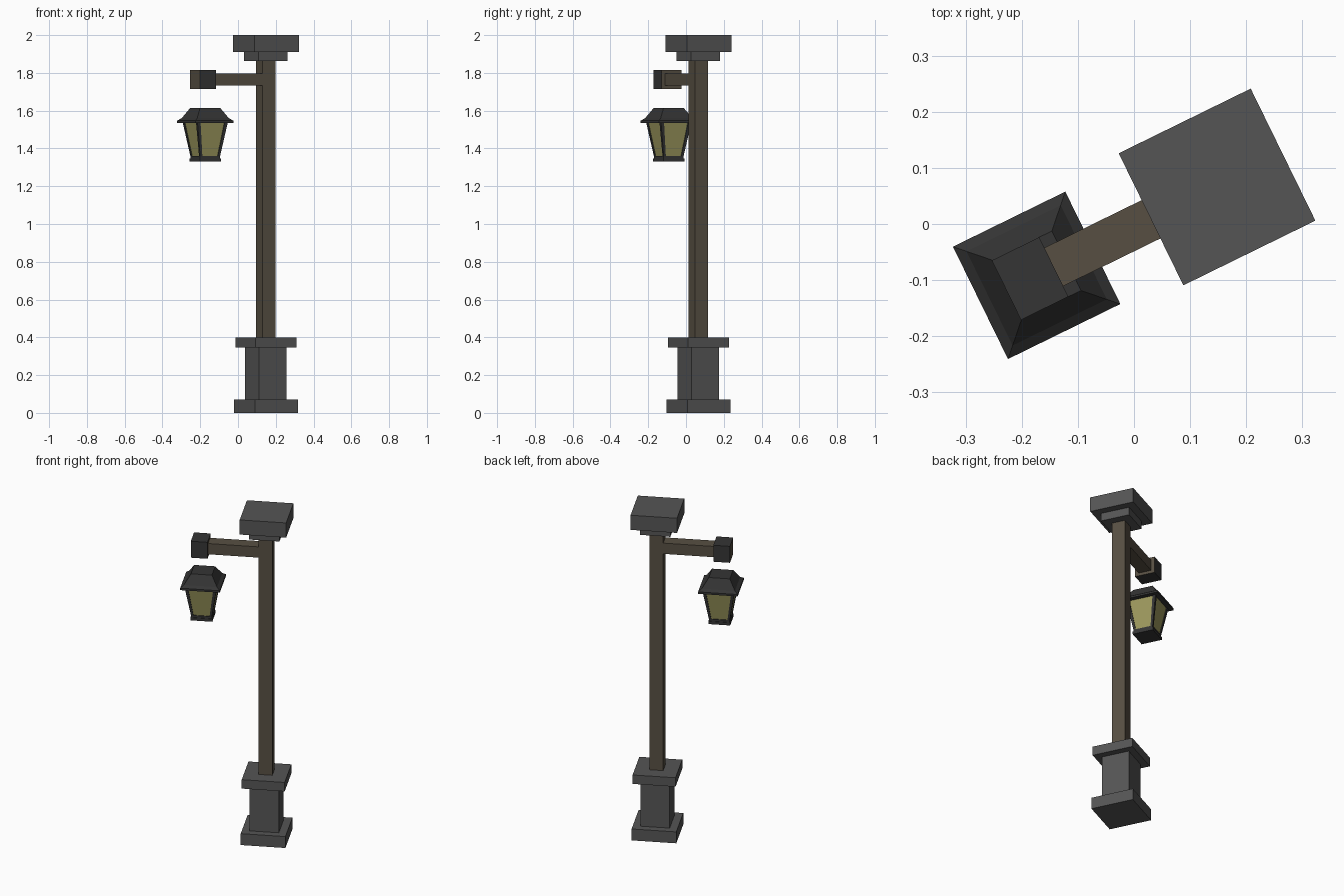
import bpy, bmesh, math
from mathutils import Matrix

if "Cube" in bpy.data.objects:
    bpy.data.objects.remove(bpy.data.objects["Cube"])

# Lamp frame: origin at the post, arm runs along local -x, whole lamp turned in plan
FRAME = Matrix.Translation((0.148, 0.066, 0)) @ Matrix.Rotation(math.radians(26.1), 4, 'Z')
LANTERN_X = -0.358


def material(name, r, g, b):
    m = bpy.data.materials.new(name)
    m.diffuse_color = (r, g, b, 1)
    m.use_nodes = True
    m.node_tree.nodes["Principled BSDF"].inputs["Base Color"].default_value = m.diffuse_color
    return m


stone = material("stone", 0.09, 0.09, 0.09)
metal = material("dark_metal", 0.035, 0.035, 0.035)
wood = material("wood", 0.095, 0.078, 0.055)
glass = material("glass", 0.33, 0.31, 0.11)


def finish(name, bm, *mats):
    bmesh.ops.recalc_face_normals(bm, faces=bm.faces)
    me = bpy.data.meshes.new(name)
    bm.to_mesh(me)
    bm.free()
    for m in mats:
        me.materials.append(m)
    ob = bpy.data.objects.new(name, me)
    ob.matrix_world = FRAME
    bpy.context.collection.objects.link(ob)
    return ob


def loft(bm, rings):
    """Join four-sided rings (x0, x1, y0, y1, z) into a closed solid."""
    loops = [[bm.verts.new(p) for p in ((a, c, z), (b, c, z), (b, d, z), (a, d, z))]
             for a, b, c, d, z in rings]
    for lo, hi in zip(loops, loops[1:]):
        for i in range(4):
            j = (i + 1) % 4
            bm.faces.new((lo[i], lo[j], hi[j], hi[i]))
    bm.faces.new(loops[0][::-1])
    bm.faces.new(loops[-1])


def square_stack(name, x, profile, mat):
    """Square section of given side at each height."""
    bm = bmesh.new()
    loft(bm, [(x - s / 2, x + s / 2, -s / 2, s / 2, z) for s, z in profile])
    return finish(name, bm, mat)


def box(name, x0, x1, width, z0, z1, *mats):
    bm = bmesh.new()
    loft(bm, [(x0, x1, -width / 2, width / 2, z) for z in (z0, z1)])
    return finish(name, bm, *mats)


# Stone pedestal, wooden post and stone cap
for name, side, z0, z1, mat in (
        ("pedestal_foot", 0.252, 0.0, 0.07, stone),
        ("pedestal_shaft", 0.164, 0.07, 0.345, stone),
        ("pedestal_top", 0.242, 0.345, 0.40, stone),
        ("post", 0.077, 0.40, 1.862, wood),
        ("cap_collar", 0.172, 1.862, 1.91, stone),
        ("cap", 0.262, 1.91, 2.0, stone)):
    square_stack(name, 0, [(side, z0), (side, z1)], mat)

# Arm with a dark sleeve whose two ends show wood
box("arm", -0.33, -0.0385, 0.076, 1.732, 1.798, wood)
sleeve = box("arm_end_block", -0.418, -0.324, 0.118, 1.714, 1.815, metal, wood)
for f in sleeve.data.polygons:
    f.material_index = int(abs(f.normal.x) > 0.9)

# Lantern roof with flared rim
square_stack("lantern_roof", LANTERN_X,
             [(0.223, 1.535), (0.223, 1.547), (0.187, 1.560), (0.118, 1.615)], metal)

# Tapered glass body
BOTTOM, TOP = (0.116, 1.355), (0.178, 1.536)
square_stack("lantern_glass", LANTERN_X,
             [(s - 0.010, z) for s, z in (BOTTOM, TOP)], glass)

# Four leaning corner bars
bm = bmesh.new()
for sx in (-1, 1):
    for sy in (-1, 1):
        rings = []
        for (s, z), w in ((BOTTOM, 0.013), (TOP, 0.018)):
            o, i = s / 2, s / 2 - w
            rings.append((LANTERN_X + sx * i, LANTERN_X + sx * o, sy * i, sy * o, z))
        loft(bm, rings)
finish("lantern_corner_bars", bm, metal)

# Lantern base
square_stack("lantern_base", LANTERN_X,
             [(0.123, 1.33), (0.123, 1.347), (0.117, 1.347), (0.117, 1.36)], metal)
